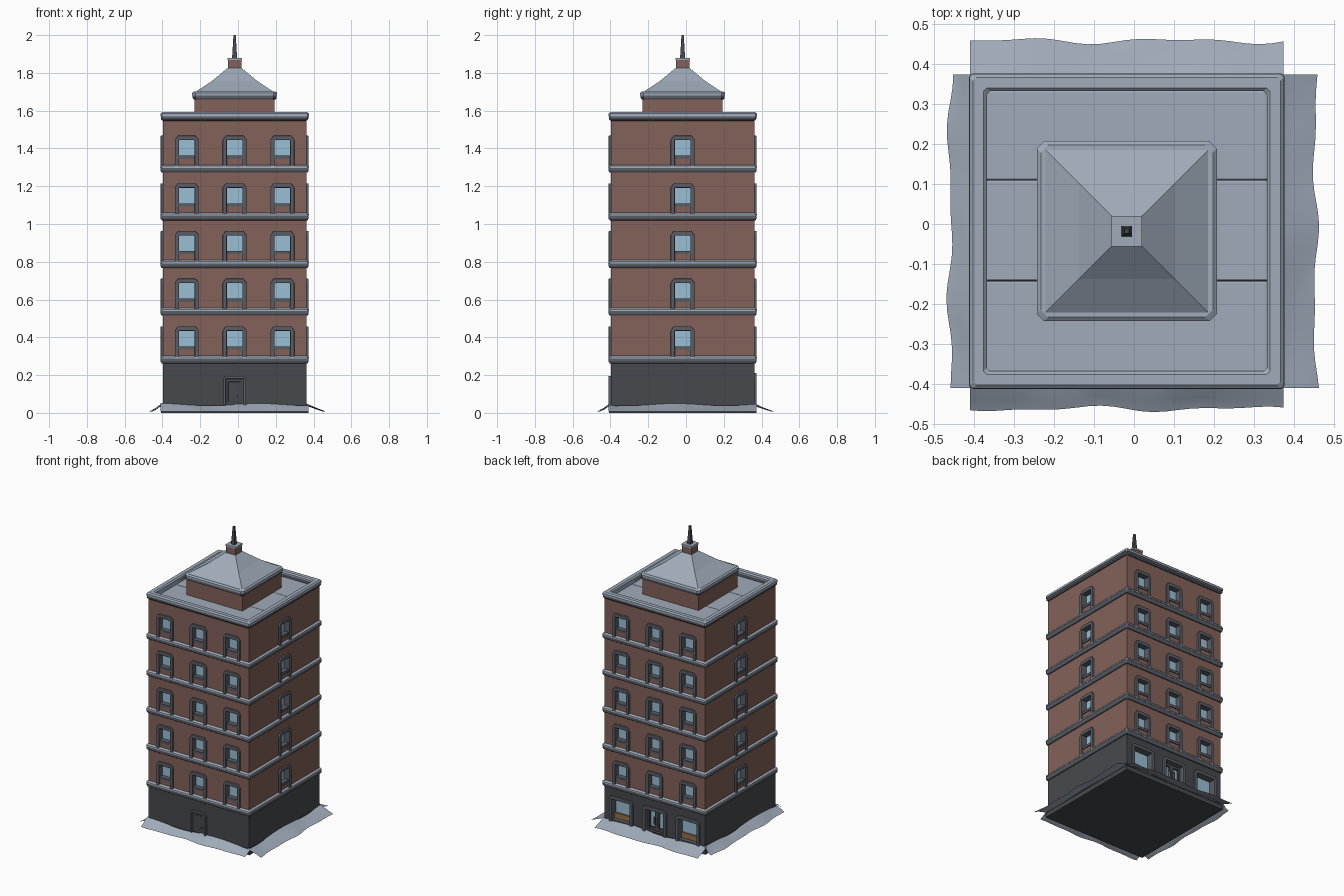
import bpy, bmesh, math
from mathutils import Matrix, Vector

if "Cube" in bpy.data.objects:
    bpy.data.objects.remove(bpy.data.objects["Cube"])

C = Vector((-0.018, -0.018, 0))          # tower axis
SIDES = ["front", "right", "back", "left"]

def material(name, rgb):
    m = bpy.data.materials.new(name)
    m.diffuse_color = (*rgb, 1)
    m.use_nodes = True
    m.node_tree.nodes["Principled BSDF"].inputs["Base Color"].default_value = m.diffuse_color
    return m

BRICK = material("brick", (.23, .12, .10))
DARK = material("dark_stone", (.062, .066, .075))
TRIM = material("trim", (.10, .11, .13))
SNOW = material("snow", (.35, .41, .49))
GLASS = material("glass", (.33, .52, .66))
WOOD = material("wood", (.30, .16, .07))

def finish(name, bm, mat, bevel=0, smooth=False):
    bmesh.ops.recalc_face_normals(bm, faces=bm.faces)
    me = bpy.data.meshes.new(name)
    bm.to_mesh(me)
    bm.free()
    ob = bpy.data.objects.new(name, me)
    bpy.context.collection.objects.link(ob)
    if mat:
        me.materials.append(mat)
    if smooth:
        for p in me.polygons:
            p.use_smooth = True
    if bevel:
        b = ob.modifiers.new("bevel", "BEVEL")
        b.width, b.segments, b.limit_method = bevel, 2, "ANGLE"
    return ob

def place(u, d, z, side):
    """Point at u along a wall, d out from the axis, z up."""
    return C + Matrix.Rotation(side * math.pi / 2, 3, "Z") @ Vector((u, -d, z))

def add_prism(bm, pts, d0, d1, side):
    a = [bm.verts.new(place(u, d0, z, side)) for u, z in pts]
    b = [bm.verts.new(place(u, d1, z, side)) for u, z in pts]
    bm.faces.new(a)
    bm.faces.new(b[::-1])
    for i in range(len(pts)):
        j = (i + 1) % len(pts)
        bm.faces.new((a[i], a[j], b[j], b[i]))

def prism(name, pts, d0, d1, side, mat, bevel=0):
    bm = bmesh.new()
    add_prism(bm, pts, d0, d1, side)
    return finish(name, bm, mat, bevel)

def rect(u, w, z0, z1):
    return [(u - w, z0), (u + w, z0), (u + w, z1), (u - w, z1)]

def arch(u, w, wi, z0, zi, z1, ch):
    """Doorway-shaped surround with clipped top corners."""
    half = [(w, z0), (w, z1 - ch * 1.4), (w - ch, z1)]
    return ([(u - x, z) for x, z in half] + [(u + x, z) for x, z in half[::-1]]
            + [(u + wi, z0), (u + wi, zi), (u - wi, zi), (u - wi, z0)])

def sweep(name, profile, mat, chamfer=0, closed=False, bevel=0):
    """Carry a (half width, z) profile round a square; cap it unless closed."""
    bm = bmesh.new()
    rings = []
    for h, z in profile:
        ring = []
        for s in range(4):
            us = (-h + chamfer, h - chamfer) if chamfer else (-h,)
            ring += [bm.verts.new(place(u, h, z, s)) for u in us]
        rings.append(ring)
    pairs = list(zip(rings, rings[1:]))
    if closed:
        pairs.append((rings[-1], rings[0]))
    else:
        bm.faces.new(rings[0])
        bm.faces.new(rings[-1])
    for r, q in pairs:
        for i in range(len(r)):
            j = (i + 1) % len(r)
            bm.faces.new((r[i], r[j], q[j], q[i]))
    return finish(name, bm, mat, bevel)

# main walls
W = .38
ground = sweep("ground_floor_wall", [(W, .015), (W, .27)], DARK)
upper = sweep("brick_wall", [(W, .27), (W, 1.545)], BRICK)
sweep("plinth", [(.39, 0), (.39, .03), (.383, .04)], DARK)

# windows: three per floor front and back, one per floor on each side
cut_up, cut_low = bmesh.new(), bmesh.new()
COLS = (-.253, 0, .253)
for side, label in enumerate(SIDES):
    for floor in range(5):
        z = floor * .2525
        for n, u in enumerate(COLS if side % 2 == 0 else (0,)):
            tag = f"{label}_{floor + 1}_{n + 1}"
            add_prism(cut_up, rect(u, .05, z + .34, z + .446), .345, .43, side)
            prism("window_surround_" + tag,
                  arch(u, .063, .041, z + .29, z + .434, z + .458, .016),
                  .343, .392, side, TRIM, .004)
            prism("window_sill_" + tag, rect(u, .043, z + .335, z + .352),
                  .343, .386, side, TRIM)
            prism("window_glass_" + tag, rect(u, .046, z + .345, z + .44),
                  .34, .352, side, GLASS)

# service door at the front
add_prism(cut_low, rect(0, .05, .045, .185), .36, .43, 0)
prism("front_door_surround", arch(0, .06, .046, .04, .18, .195, .012), .355, .392, 0, TRIM, .003)
prism("front_door", rect(0, .05, .04, .185), .35, .376, 0, DARK)
prism("front_door_panel", rect(0, .034, .06, .165), .37, .379, 0, DARK, .002)
prism("front_door_knob", rect(.024, .005, .082, .092), .37, .388, 0, TRIM, .002)

# shop front at the back
for n, u in enumerate(COLS):
    add_prism(cut_low, rect(u, .078, .045, .20), .335, .43, 2)
    prism(f"shop_surround_{n + 1}", arch(u, .09, .068, .035, .19, .212, .014),
          .333, .392, 2, TRIM, .004)
    prism(f"shop_glass_{n + 1}", rect(u, .075, .045, .195), .33, .345, 2, GLASS)
    if u:
        prism(f"shop_shelf_{n + 1}", rect(u, .069, .05, .088), .335, .358, 2, WOOD)
        prism(f"shop_sill_{n + 1}", rect(u, .069, .035, .052), .335, .387, 2, TRIM)
    else:
        for s in (-1, 1):
            for k, x in enumerate((.062, .008)):
                prism(f"shop_door_stile_{s + 2}_{k}", rect(s * x, .007, .045, .192),
                      .335, .358, 2, DARK)
            for k, zr in enumerate((.055, .183)):
                prism(f"shop_door_rail_{s + 2}_{k}", rect(s * .035, .034, zr - .01, zr + .01),
                      .335, .357, 2, DARK)
            prism(f"shop_door_handle_{s + 2}", rect(s * .014, .004, .09, .14),
                  .35, .37, 2, TRIM, .001)

# cut the pockets into the walls
for wall, bm in ((upper, cut_up), (ground, cut_low)):
    cutter = finish(wall.name + "_cutter", bm, None)
    cutter.hide_render = True
    cutter.display_type = "WIRE"
    mod = wall.modifiers.new("openings", "BOOLEAN")
    mod.object, mod.operation, mod.solver = cutter, "DIFFERENCE", "EXACT"

# ledges between floors, with snow lying on them
for f in range(5):
    z = .262 + f * .2525
    sweep(f"ledge_{f + 1}", [(.37, z), (.386, z), (.392, z + .01), (.392, z + .026), (.37, z + .026)],
          TRIM, .006, True, .002)
    sweep(f"ledge_snow_{f + 1}", [(.37, z + .025), (.394, z + .025), (.393, z + .034),
                                  (.387, z + .04), (.37, z + .044)], SNOW, .008, True)

# parapet and roof deck
sweep("parapet", [(.35, 1.54), (.384, 1.548), (.390, 1.556), (.390, 1.574), (.35, 1.574)],
      TRIM, .006, True)
sweep("parapet_snow", [(.350, 1.54), (.350, 1.584), (.358, 1.592), (.384, 1.592),
                       (.393, 1.584), (.393, 1.570), (.37, 1.566)], SNOW, .008, True)
for n, (y0, y1) in enumerate(((-.352, -.124), (-.124, .128), (.128, .352))):
    bm = bmesh.new()
    bmesh.ops.create_cube(bm, size=1, matrix=Matrix.Translation(C + Vector((0, (y0 + y1) / 2, 1.547)))
                          @ Matrix.Diagonal((.704, y1 - y0, .018, 1)))
    finish(f"roof_deck_{n + 1}", bm, SNOW, .005)

# penthouse, hipped roof, chimney and mast
sweep("penthouse_wall", [(.212, 1.54), (.212, 1.67)], BRICK)
sweep("penthouse_ledge", [(.20, 1.655), (.218, 1.66), (.222, 1.668), (.222, 1.682), (.20, 1.684)],
      TRIM, .015)
sweep("penthouse_ledge_snow", [(.20, 1.68), (.225, 1.68), (.225, 1.694), (.215, 1.702), (.20, 1.702)],
      SNOW, .018)
sweep("hipped_roof", [(.206, 1.70), (.12, 1.757), (.038, 1.825)], SNOW)
sweep("chimney", [(.036, 1.81), (.036, 1.872)], BRICK)
sweep("chimney_cap", [(.038, 1.868), (.038, 1.88)], SNOW)
sweep("mast", [(.014, 1.875), (.012, 1.90), (.006, 2.0)], DARK)

# wavy snow drifts round the foot of the walls
for side, label in enumerate(SIDES):
    reach = (.444, .472, .476, .442)[side]
    bm = bmesh.new()
    rows = []
    for i in range(25):
        u = -.392 + .784 * i / 24
        wave = math.sin(u * 16 + side * 1.7) * .6 + math.sin(u * 29 + side) * .4
        out = reach + .009 * wave
        top = .046 + .006 * math.sin(u * 12 + side * 2)
        rows.append([bm.verts.new(place(u, d, z, side)) for d, z in (
            (.375, top), (.394, top - .008), (.375 * .4 + out * .6, .022 + .003 * wave), (out, .008))])
    for a, b in zip(rows, rows[1:]):
        for j in range(3):
            bm.faces.new((a[j], a[j + 1], b[j + 1], b[j]))
    finish("snow_drift_" + label, bm, SNOW, smooth=True)
